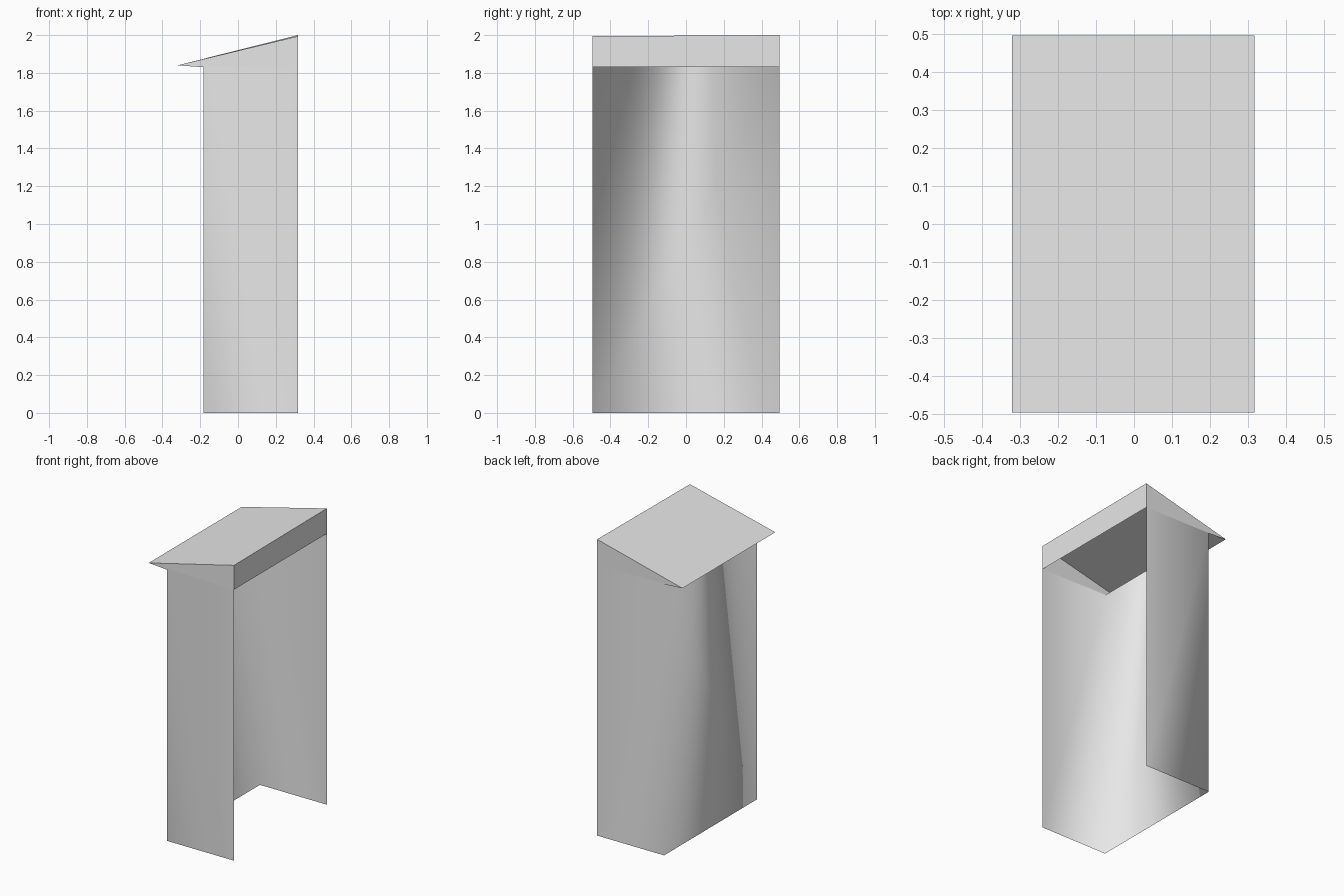
import bpy
import bmesh

cube = bpy.data.objects.get("Cube")
if cube:
    bpy.data.objects.remove(cube, do_unlink=True)

# Plain grey sheet material
GREY = (0.8, 0.8, 0.8, 1.0)
grey = bpy.data.materials.new("light_grey")
grey.use_nodes = True
grey.diffuse_color = GREY
grey.node_tree.nodes["Principled BSDF"].inputs["Base Color"].default_value = GREY

# Main dimensions
HALF = 0.495
OPEN_X, BACK_X, EAVE_X = 0.317, -0.183, -0.32
WALL_Z, EAVE_Z = 1.83, 1.84
RIDGE = {-HALF: 1.994, HALF: 2.0}   # the roof is very slightly twisted


def make_sheet(name, faces, smooth=False):
    """Build a thin sheet object from faces given as corner points."""
    bm = bmesh.new()
    for corners in faces:
        bm.faces.new([bm.verts.new(c) for c in corners])
    bmesh.ops.remove_doubles(bm, verts=bm.verts, dist=0.0001)
    bmesh.ops.recalc_face_normals(bm, faces=bm.faces)
    for f in bm.faces:
        f.smooth = smooth
    mesh = bpy.data.meshes.new(name)
    bm.to_mesh(mesh)
    bm.free()
    mesh.materials.append(grey)
    obj = bpy.data.objects.new(name, mesh)
    bpy.context.collection.objects.link(obj)
    return obj


# Back wall, two side walls and their gable ends, shaded as one smooth sheet
walls = [[(BACK_X, -HALF, 0), (BACK_X, HALF, 0),
          (BACK_X, HALF, WALL_Z), (BACK_X, -HALF, WALL_Z)]]
for y, top in RIDGE.items():
    walls.append([(OPEN_X, y, 0), (BACK_X, y, 0),
                  (BACK_X, y, WALL_Z), (OPEN_X, y, WALL_Z)])
    walls.append([(OPEN_X, y, WALL_Z), (BACK_X, y, WALL_Z),
                  (EAVE_X, y, EAVE_Z), (OPEN_X, y, top)])
make_sheet("walls", walls, smooth=True)

# Sloping roof that overhangs the back wall
make_sheet("roof", [[(EAVE_X, -HALF, EAVE_Z), (OPEN_X, -HALF, RIDGE[-HALF]),
                     (OPEN_X, HALF, RIDGE[HALF]), (EAVE_X, HALF, EAVE_Z)]])

# Fascia above the open side
make_sheet("fascia", [[(OPEN_X, -HALF, WALL_Z), (OPEN_X, HALF, WALL_Z),
                       (OPEN_X, HALF, RIDGE[HALF]), (OPEN_X, -HALF, RIDGE[-HALF])]])
